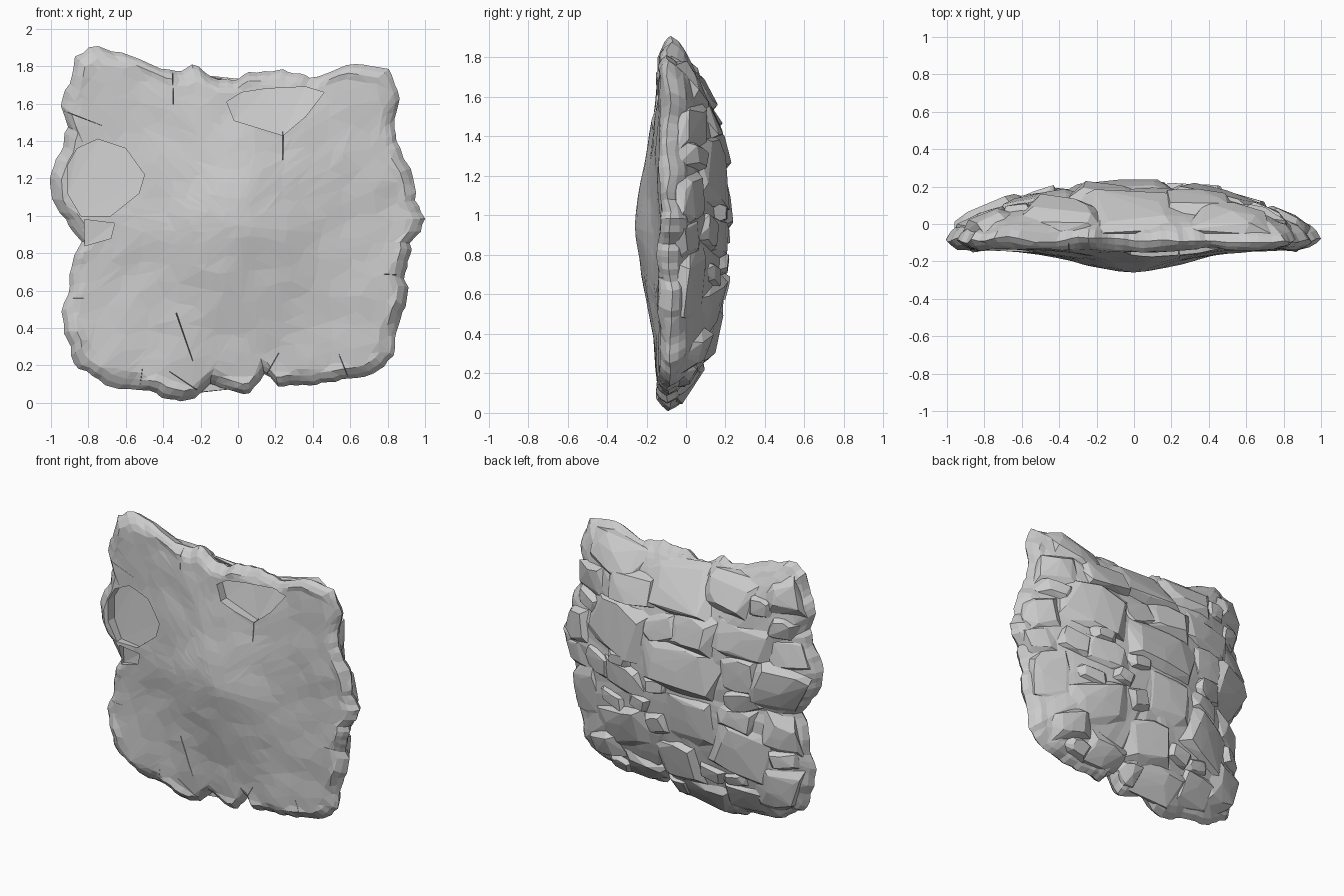
import bpy, bmesh, math, random
from mathutils import Vector, noise

if "Cube" in bpy.data.objects:
    bpy.data.objects.remove(bpy.data.objects["Cube"])

random.seed(11)
CZ = 0.95

# Ragged front outline, clockwise from the top left (x, z)
OUTLINE = [(-.78, 1.91), (-.57, 1.86), (-.42, 1.79), (-.33, 1.77), (-.23, 1.80), (-.12, 1.73), (0, 1.73),
           (.05, 1.77), (.3, 1.77), (.42, 1.74), (.5, 1.77), (.63, 1.82), (.8, 1.79), (.87, 1.65), (.83, 1.5),
           (.86, 1.34), (.95, 1.2), (.95, 1.08), (1, .98), (.93, .85), (.89, .68), (.91, .55), (.85, .4),
           (.84, .25), (.72, .15), (.55, .13), (.4, .09), (.3, .1), (.22, .08), (.15, .16), (.05, .04),
           (-.15, .1), (-.22, .03), (-.33, 0), (-.45, .06), (-.7, .09), (-.85, .18), (-.92, .35), (-.94, .52),
           (-.9, .6), (-.9, .75), (-.83, .85), (-.93, .98), (-1, 1.1), (-1, 1.2), (-.97, 1.3), (-.92, 1.4),
           (-.91, 1.5), (-.96, 1.57), (-.9, 1.72), (-.87, 1.85)]
POLAR = sorted((math.atan2(z - CZ, x), math.hypot(x, z - CZ)) for x, z in OUTLINE)
POLAR = [(POLAR[-1][0] - math.tau, POLAR[-1][1])] + POLAR + [(POLAR[0][0] + math.tau, POLAR[0][1])]


def radius(a):
    for (a0, r0), (a1, r1) in zip(POLAR, POLAR[1:]):
        if a0 <= a <= a1:
            w = a1 - a0   # straight chord between the two outline points
            return r0 * r1 * math.sin(w) / (r0 * math.sin(a - a0) + r1 * math.sin(a1 - a)) if w > 1e-4 else r0
    return 1


def fraction(x, z):
    return math.hypot(x, z - CZ) / radius(math.atan2(z - CZ, x))


def front_y(x, z, s):
    bulge = .115 * math.exp(-(x / .4) ** 2 - ((z - .95) / .5) ** 2)
    wave = .016 * noise.noise(Vector((x * 2.5, 2, z * 2.5))) + .01 * noise.noise(Vector((x * 6, 5, z * 6)))
    t = max(0, (s - .92) / .08) ** 2
    return (-.135 - bulge + wave) * (1 - t) - .085 * t


def back_y(x, z, s):
    return -.08 + .275 * max(0, 1 - s * s) ** .68


def make_object(name, bm):
    bmesh.ops.recalc_face_normals(bm, faces=bm.faces[:])
    me = bpy.data.meshes.new(name)
    bm.to_mesh(me)
    bm.free()
    ob = bpy.data.objects.new(name, me)
    bpy.context.collection.objects.link(ob)
    return ob


def hull(bm, points):
    vs = [bm.verts.new(p) for p in points]
    res = bmesh.ops.convex_hull(bm, input=vs)
    junk = {g for g in res["geom_interior"] + res["geom_unused"] if isinstance(g, bmesh.types.BMVert)}
    bmesh.ops.delete(bm, geom=list(junk), context='VERTS')


# Slab body: rings from the front centre, over the rim, to the back centre
N = 180
bm = bmesh.new()
levels = [.08, .18, .28, .38, .48, .58, .67, .76, .84, .9, .94, .975]
path = [(s, front_y) for s in levels] + [(1, front_y)] + [(s, back_y) for s in reversed(levels)]
rings = []
for s, f in path:
    ring = []
    for i in range(N):
        a = -math.pi + math.tau * i / N
        r = radius(a) * s
        r += .025 * s ** 8 * noise.noise(Vector((math.cos(a) * 16, math.sin(a) * 16, 3)))
        x, z = r * math.cos(a), CZ + r * math.sin(a)
        y = f(x, z, s)
        if s > .9:
            y += .03 * noise.noise(Vector((x * 7, y * 5, z * 7)))
        ring.append(bm.verts.new((x, y, z)))
    rings.append(ring)
for r0, r1 in zip(rings, rings[1:]):
    for i in range(N):
        j = (i + 1) % N
        bm.faces.new((r0[i], r0[j], r1[j], r1[i]))
for ring, f in ((rings[0], front_y), (rings[-1], back_y)):
    c = bm.verts.new((0, f(0, CZ, 0), CZ))
    for i in range(N):
        bm.faces.new((ring[i], ring[(i + 1) % N], c))
slab = make_object("stone_slab", bm)
facets = slab.modifiers.new("irregular_facets", 'DECIMATE')
facets.ratio = .35


def cut(name, bm):
    cutter = make_object(name, bm)
    cutter.hide_render = True
    cutter.hide_set(True)
    mod = slab.modifiers.new(name, 'BOOLEAN')
    mod.operation = 'DIFFERENCE'
    mod.solver = 'EXACT'
    mod.object = cutter


# Chipped hollows in the front: outline points (x, z, floor y)
hollows = {
    "top_hollow_cutter": [(-.06, 1.61, -.09), (.02, 1.66, -.07), (.15, 1.68, -.06), (.36, 1.69, -.07),
                          (.46, 1.66, -.12), (.36, 1.53, -.125), (.24, 1.43, -.12), (-.02, 1.51, -.1)],
    "left_hollow_cutter": [(-.91, 1.27, -.07), (-.86, 1.36, -.065), (-.75, 1.41, -.07), (-.6, 1.36, -.1),
                           (-.5, 1.22, -.13), (-.53, 1.12, -.135), (-.68, 1.0, -.12), (-.84, 1.0, -.09),
                           (-.91, 1.12, -.07)],
    "left_chip_cutter": [(-.82, .98, -.1), (-.66, .96, -.13), (-.68, .88, -.13), (-.82, .84, -.09)],
}
for name, pts in hollows.items():
    bm = bmesh.new()
    hull(bm, [(x, y, z) for x, z, y in pts] + [(x, -.4, z) for x, z, y in pts])
    cut(name, bm)

# Thin tapering cracks: wide end to narrow end
cracks = [(-.35, 1.8, -.345, 1.58), (.24, 1.45, .24, 1.3), (-.33, .48, -.24, .22), (.6, .11, .54, .26),
          (.14, .13, .22, .27), (.92, .68, .76, .69), (-.97, .56, -.8, .56), (-.98, 1.58, -.72, 1.48),
          (-.53, .05, -.51, .19), (-.22, .07, -.37, .17)]
for k, (x0, z0, x1, z1) in enumerate(cracks):
    bm = bmesh.new()
    side = Vector((z1 - z0, 0, x0 - x1)).normalized() * .005
    a, b = Vector((x0, -.4, z0)), Vector((x1, -.4, z1))
    hull(bm, [a + side * 2, a - side * 2, b + side, b - side,
              Vector((x0, -.09, z0)), Vector((x1, -.12, z1))])
    cut("crack_cutter_%d" % k, bm)

# Broken, angular stones of mixed size scattered over the back
bm = bmesh.new()
placed = []
for size, tries in ((.2, 160), (.14, 500), (.085, 900)):
    for _ in range(tries):
        cx, cz = random.uniform(-.97, .97), random.uniform(.05, 1.88)
        s = fraction(cx, cz)
        hw = size * random.uniform(.85, 1.25)
        hh = size * random.uniform(.55, .85)
        if s > .95 or s + size * .6 > 1.03:
            continue
        if any(abs(cx - px) < (hw + pw) * .86 and abs(cz - pz) < (hh + ph) * .86 for px, pz, pw, ph in placed):
            continue
        placed.append((cx, cz, hw, hh))
        lift = random.uniform(.015, .05)
        tilt_x, tilt_z = random.uniform(-.12, .12), random.uniform(-.15, .15)
        turn = random.uniform(-.3, .3)
        pts = []
        for scale, top in ((1.15, False), (random.uniform(.6, .85), True)):
            for u, v in ((-1, -1), (.1, -1.05), (1, -1), (1.05, .1), (1, 1), (-.1, 1.05), (-1, 1), (0, 0)):
                u = (u + random.uniform(-.25, .25)) * scale * hw
                v = (v + random.uniform(-.25, .25)) * scale * hh
                px = cx + u * math.cos(turn) - v * math.sin(turn)
                pz = cz + u * math.sin(turn) + v * math.cos(turn)
                s = fraction(px, pz)
                if s > .96:
                    px, pz, s = px * .96 / s, CZ + (pz - CZ) * .96 / s, .96
                y = back_y(px, pz, s)
                y += max(.005, lift + u * tilt_x + v * tilt_z) if top else -.02
                pts.append((px, min(y, .25), pz))
        hull(bm, pts)
make_object("back_stones", bm)
